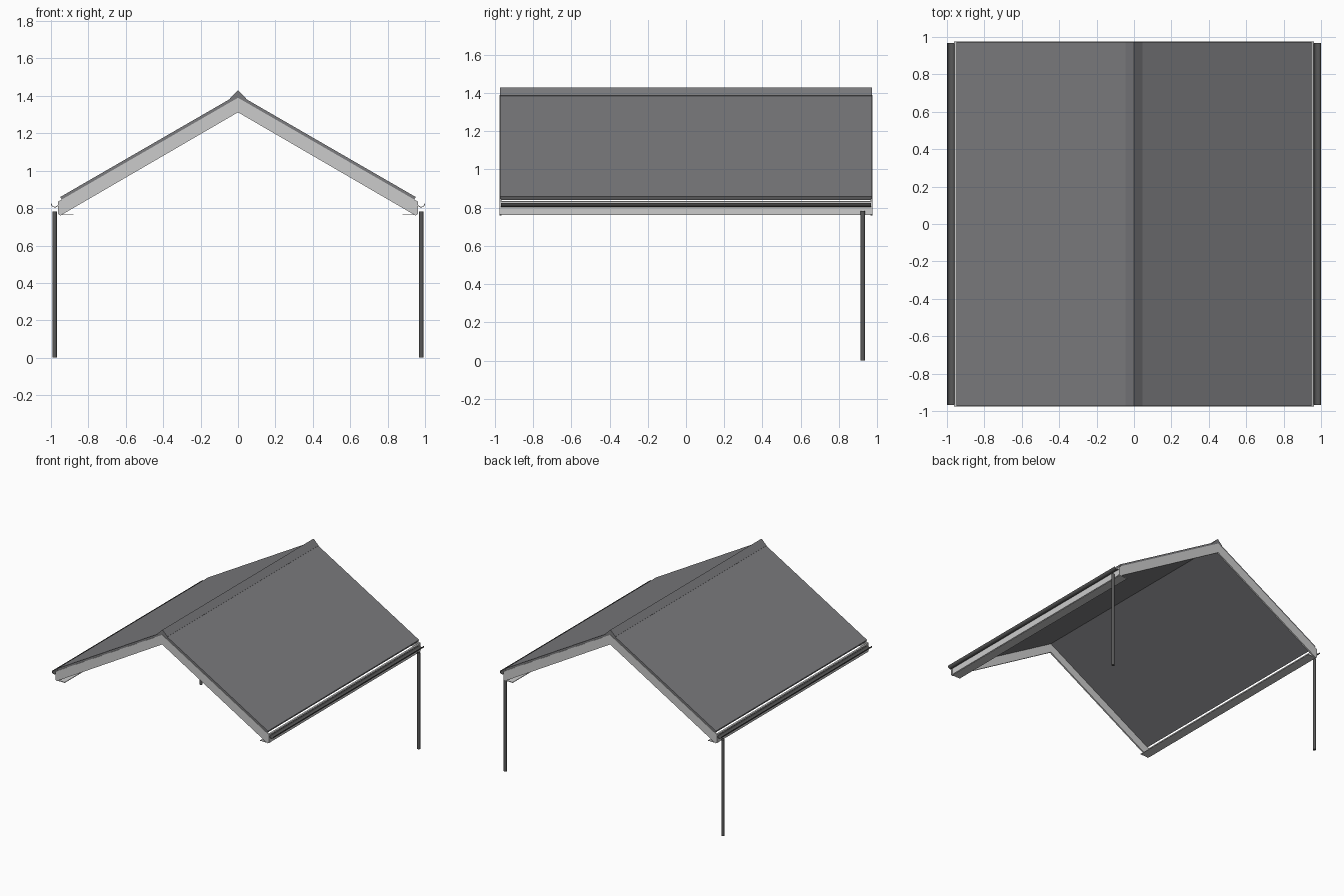
import bpy, bmesh, math

if "Cube" in bpy.data.objects:
    bpy.data.objects.remove(bpy.data.objects["Cube"])

SLOPE = math.tan(math.radians(30))
L = 0.972  # half length of the roof


def material(name, v, b=0.0):
    m = bpy.data.materials.new(name)
    m.diffuse_color = (v, v, v + b, 1)
    m.use_nodes = True
    m.node_tree.nodes["Principled BSDF"].inputs["Base Color"].default_value = m.diffuse_color
    return m


ROOF = material("roof_grey", 0.20, 0.01)
TRIM = material("trim_grey", 0.55)
METAL = material("dark_metal", 0.10)


def extrude(name, profile, y0, y1, mat, smooth=False):
    """Extrude an (x, z) profile along y."""
    bm = bmesh.new()
    a = [bm.verts.new((x, y0, z)) for x, z in profile]
    b = [bm.verts.new((x, y1, z)) for x, z in profile]
    n = len(profile)
    bm.faces.new(a)
    bm.faces.new(b[::-1])
    for i in range(n):
        j = (i + 1) % n
        bm.faces.new((a[i], b[i], b[j], a[j]))
    bmesh.ops.recalc_face_normals(bm, faces=bm.faces)
    me = bpy.data.meshes.new(name)
    bm.to_mesh(me)
    bm.free()
    ob = bpy.data.objects.new(name, me)
    bpy.context.collection.objects.link(ob)
    me.materials.append(mat)
    if smooth:
        shade(ob)
    return ob


def shade(ob):
    bpy.ops.object.select_all(action='DESELECT')
    ob.select_set(True)
    bpy.context.view_layer.objects.active = ob
    bpy.ops.object.shade_smooth_by_angle(angle=math.radians(40))


def flip(profile, s):
    return [(s * x, z) for x, z in profile]


for s, side in ((-1, "left"), (1, "right")):
    # Sloping roof slab, with its eave edge square to the slope
    extrude(side + "_roof_slab", flip([
        (0, 1.408), (0.95, 1.408 - 0.95 * SLOPE),
        (0.94, 1.384 - 0.94 * SLOPE), (0, 1.384)], s), -L, L, ROOF)

    # Barge boards on the front and back gables
    barge = flip([(0, 1.39), (0.962, 1.39 - 0.962 * SLOPE), (0.962, 0.768),
                  (0.95, 0.76), (0, 1.312)], s)
    extrude(side + "_front_barge_board", barge, -0.976, -0.964, TRIM)
    extrude(side + "_back_barge_board", barge, 0.964, 0.976, TRIM)

    # Fascia board and narrow soffit along the eave
    extrude(side + "_fascia", flip([(0.95, 0.765), (0.96, 0.765),
                                    (0.96, 0.832), (0.95, 0.836)], s), -L, L, TRIM)
    extrude(side + "_soffit", flip([(0.88, 0.762), (0.955, 0.762),
                                    (0.955, 0.767), (0.88, 0.767)], s), -L, L, TRIM)

    # Open half-round gutter
    steps = 14
    arc = [math.pi + math.pi * i / steps for i in range(steps + 1)]
    ring = [(0.979 + 0.021 * math.cos(t), 0.825 + 0.021 * math.sin(t)) for t in arc]
    ring += [(0.979 + 0.018 * math.cos(t), 0.825 + 0.018 * math.sin(t)) for t in arc[::-1]]
    extrude(side + "_gutter", flip(ring, s), -0.968, 0.968, METAL, smooth=True)

    # Downpipe at the back corner
    bpy.ops.mesh.primitive_cylinder_add(vertices=20, radius=0.012, depth=0.783,
                                        location=(s * 0.98, 0.925, 0.3915))
    pipe = bpy.context.object
    pipe.name = side + "_downpipe"
    pipe.data.materials.append(METAL)
    shade(pipe)

# Ridge cap over the joint of the two slabs
extrude("ridge_cap", [(-0.045, 1.386), (0, 1.43), (0.045, 1.386),
                      (0.04, 1.38), (0, 1.405), (-0.04, 1.38)], -L, L, ROOF)
